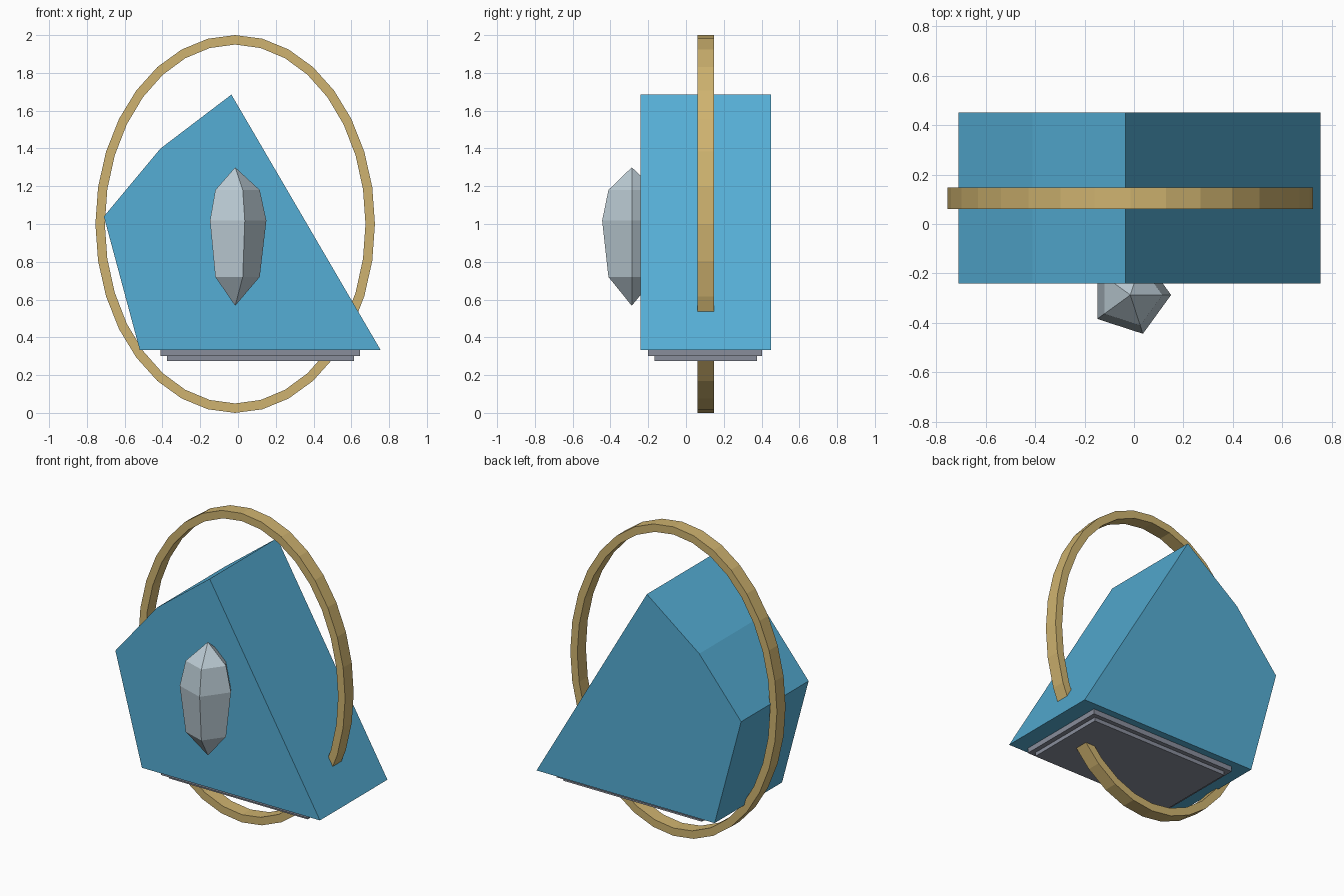
import bpy, bmesh
from math import cos, sin, tau

cube = bpy.data.objects.get("Cube")
if cube:
    bpy.data.objects.remove(cube, do_unlink=True)


def material(name, rgb):
    mat = bpy.data.materials.new(name)
    mat.use_nodes = True
    mat.diffuse_color = (*rgb, 1)
    mat.node_tree.nodes["Principled BSDF"].inputs["Base Color"].default_value = (*rgb, 1)
    return mat


blue = material("sky blue", (0.09, 0.42, 0.66))
gold = material("gold", (0.62, 0.45, 0.16))
grey = material("slate grey", (0.25, 0.27, 0.33))
pale = material("pale crystal", (0.50, 0.60, 0.66))


def finish(name, bm, mat):
    bmesh.ops.recalc_face_normals(bm, faces=bm.faces)
    mesh = bpy.data.meshes.new(name)
    bm.to_mesh(mesh)
    bm.free()
    mesh.materials.append(mat)
    obj = bpy.data.objects.new(name, mesh)
    bpy.context.collection.objects.link(obj)
    return obj


def prism(name, profile, y0, y1, mat):
    """Extrude an (x, z) outline from y0 to y1."""
    bm = bmesh.new()
    face = bm.faces.new([bm.verts.new((x, y0, z)) for x, z in profile])
    new = bmesh.ops.extrude_face_region(bm, geom=[face])["geom"]
    verts = [v for v in new if isinstance(v, bmesh.types.BMVert)]
    bmesh.ops.translate(bm, vec=(0, y1 - y0, 0), verts=verts)
    return finish(name, bm, mat)


def plate(name, x0, x1, y0, y1, z0, z1, mat):
    return prism(name, [(x0, z0), (x1, z0), (x1, z1), (x0, z1)], y0, y1, mat)


# Faceted main block
prism("main_block", [(-0.52, 0.333), (0.755, 0.333), (-0.035, 1.685),
                     (-0.41, 1.40), (-0.71, 1.04)], -0.24, 0.45, blue)

# Stepped base plates
plate("upper_base_plate", -0.41, 0.645, -0.20, 0.403, 0.30, 0.335, grey)
plate("lower_base_plate", -0.375, 0.615, -0.168, 0.375, 0.275, 0.302, grey)

# Oval hoop with a rectangular section
bm = bmesh.new()
sides = 32
loops = []
for i in range(sides):
    a = tau * i / sides
    section = [(0.74, 1.0, 0.06), (0.74, 1.0, 0.148),
               (0.69, 0.95, 0.148), (0.69, 0.95, 0.06)]
    loops.append([bm.verts.new((rx * cos(a) - 0.015, y, 1 + rz * sin(a)))
                  for rx, rz, y in section])
for i in range(sides):
    a, b = loops[i], loops[(i + 1) % sides]
    for j in range(4):
        k = (j + 1) % 4
        bm.faces.new((a[j], a[k], b[k], b[j]))
finish("oval_hoop", bm, gold)

# Five-sided crystal on the front
bm = bmesh.new()
cx, cy = -0.015, -0.287
rings = [[bm.verts.new((cx + r * cos(tau * i / 5), cy + r * sin(tau * i / 5), z))
          for i in range(5)]
         for r, z in ((0.13, 0.72), (0.165, 1.018), (0.13, 1.18))]
bottom = bm.verts.new((cx, cy, 0.567))
top = bm.verts.new((cx, cy, 1.30))
for i in range(5):
    k = (i + 1) % 5
    bm.faces.new((bottom, rings[0][k], rings[0][i]))
    bm.faces.new((top, rings[2][i], rings[2][k]))
    for low, high in zip(rings, rings[1:]):
        bm.faces.new((low[i], low[k], high[k], high[i]))
finish("front_crystal", bm, pale)
